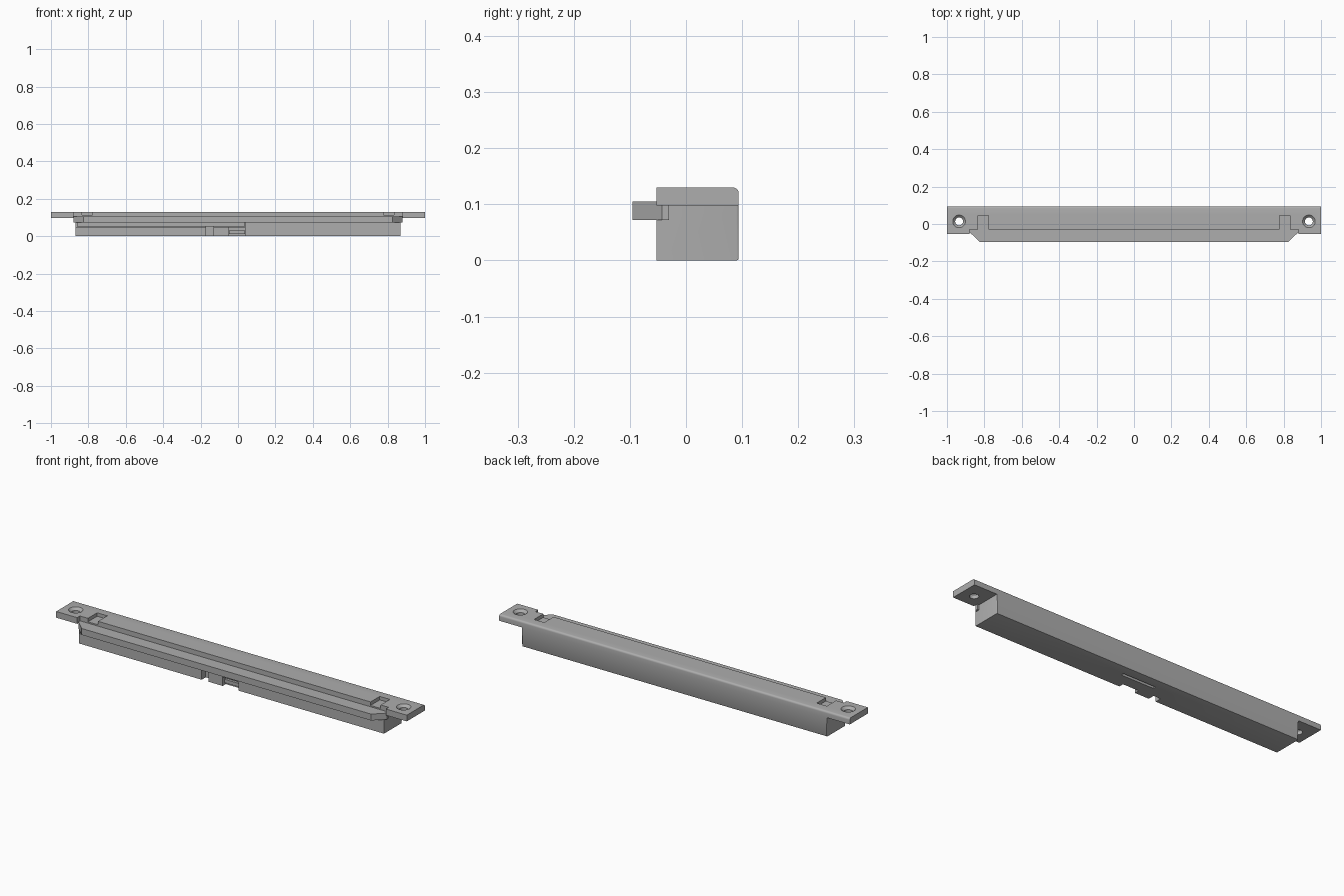
import bpy, bmesh, math
from mathutils import Matrix

if "Cube" in bpy.data.objects:
    bpy.data.objects.remove(bpy.data.objects["Cube"])

GREY = (0.42, 0.42, 0.42, 1)
metal = bpy.data.materials.new("grey metal")
metal.use_nodes = True
metal.diffuse_color = GREY
metal.node_tree.nodes["Principled BSDF"].inputs["Base Color"].default_value = GREY

FRONT, BACK, TOP = -0.053, 0.094, 0.13
BODY, FLANGE = 0.87, 0.098      # body half length, underside of the end flanges


def finish(name, bm):
    bmesh.ops.recalc_face_normals(bm, faces=bm.faces)
    mesh = bpy.data.meshes.new(name)
    bm.to_mesh(mesh)
    bm.free()
    mesh.materials.append(metal)
    obj = bpy.data.objects.new(name, mesh)
    bpy.context.collection.objects.link(obj)
    return obj


def extrude(points, vector):
    bm = bmesh.new()
    face = bm.faces.new([bm.verts.new(p) for p in points])
    out = bmesh.ops.extrude_face_region(bm, geom=[face])
    moved = [v for v in out["geom"] if isinstance(v, bmesh.types.BMVert)]
    bmesh.ops.translate(bm, verts=moved, vec=vector)
    return bm


def box(name, x, y, z):
    pts = [(x[0], y[0], z[0]), (x[1], y[0], z[0]), (x[1], y[1], z[0]), (x[0], y[1], z[0])]
    return finish(name, extrude(pts, (0, 0, z[1] - z[0])))


def cone(name, x, y, z, r_low, r_high, depth):
    bm = bmesh.new()
    bmesh.ops.create_cone(bm, cap_ends=True, segments=32, radius1=r_low, radius2=r_high,
                          depth=depth, matrix=Matrix.Translation((x, y, z)))
    return finish(name, bm)


def cut(target, cutter):
    mod = target.modifiers.new("cut", "BOOLEAN")
    mod.operation, mod.solver, mod.object = "DIFFERENCE", "EXACT", cutter
    bpy.context.view_layer.objects.active = target
    bpy.ops.object.modifier_apply(modifier=mod.name)
    bpy.data.objects.remove(cutter)


# Housing: T-shaped profile run from front to back, rounded along the back
outline = [(-BODY, 0), (BODY, 0), (BODY, FLANGE), (1, FLANGE),
           (1, TOP), (-1, TOP), (-1, FLANGE), (-BODY, FLANGE)]
bm = extrude([(x, FRONT, z) for x, z in outline], (0, BACK - FRONT, 0))


def on_back(edge):
    return all(v.co.y > BACK - 0.001 for v in edge.verts)


top_edge = [e for e in bm.edges if on_back(e) and all(v.co.z > TOP - 0.001 for v in e.verts)]
bmesh.ops.bevel(bm, geom=top_edge, offset=0.01, segments=4, profile=0.5, affect="EDGES")
low_edges = [e for e in bm.edges if on_back(e)
             and all(v.co.z < FLANGE + 0.001 and abs(v.co.x) < BODY + 0.001 for v in e.verts)]
bmesh.ops.bevel(bm, geom=low_edges, offset=0.004, segments=2, profile=0.5, affect="EDGES")
housing = finish("housing", bm)

# Long step along the front that holds the sliding bar
cut(housing, box("bar_step", (-0.88, 0.88), (-0.1, -0.03), (0.075, 0.2)))

# Screw holes with countersinks, and pockets in the top
for side in (-1, 1):
    cut(housing, cone("screw_hole", side * 0.935, 0.014, 0.11, 0.021, 0.021, 0.1))
    cut(housing, cone("countersink", side * 0.935, 0.014, 0.127, 0.021, 0.041, 0.02))
    xs = sorted((side * 0.777, side * 0.835))
    cut(housing, box("top_pocket", xs, (-0.06, 0.045), (0.112, 0.2)))

# Slider groove, trigger notches and bottom slot
cut(housing, box("slider_groove", (-0.865, 0.04), (-0.1, -0.035), (0.05, 0.09)))
cut(housing, box("narrow_notch", (-0.17, -0.13), (-0.1, -0.02), (-0.1, 0.06)))
cut(housing, box("wide_notch", (-0.05, 0.04), (-0.1, -0.028), (-0.1, 0.045)))
cut(housing, box("bottom_slot", (-0.087, 0.098), (0.03, 0.045), (-0.1, 0.02)))

# Slider plate in the groove with a small lug below it
box("slider_plate", (-0.862, 0.038), (FRONT + 0.001, -0.035), (0.052, 0.076))
box("slider_lug", (-0.048, 0.038), (-0.04, -0.027), (0.012, 0.03))

# Protruding bar with chamfered ends
plan = [(-0.88, -0.03), (-0.88, -0.043), (-0.825, -0.095),
        (0.825, -0.095), (0.88, -0.043), (0.88, -0.03)]
finish("sliding_bar", extrude([(x, y, 0.072) for x, y in plan], (0, 0, 0.033)))

# Smooth the rounded edges and hole walls only
bpy.ops.object.select_all(action="DESELECT")
housing.select_set(True)
bpy.context.view_layer.objects.active = housing
bpy.ops.object.shade_smooth_by_angle(angle=math.radians(30))
